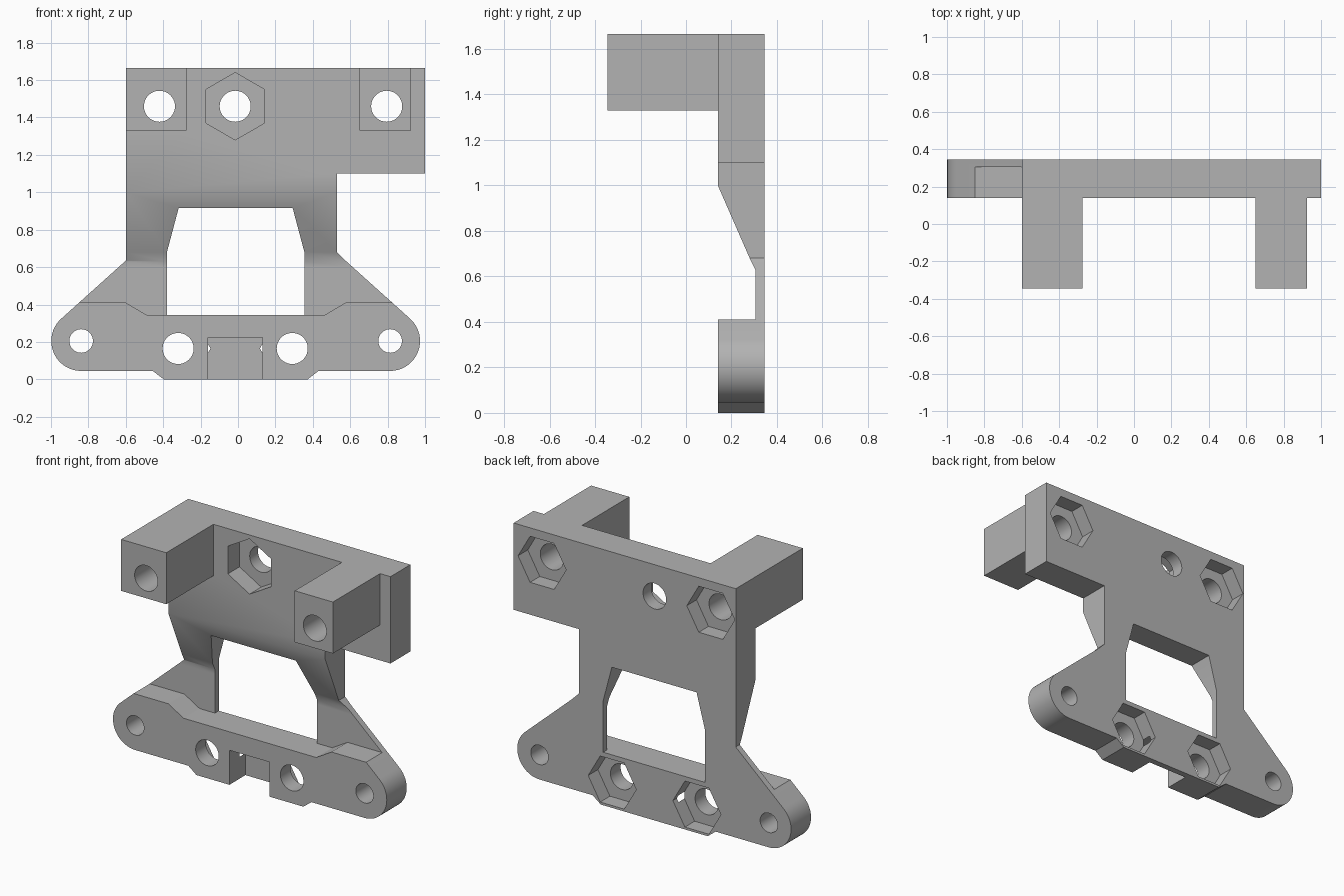
import bpy, bmesh
from math import cos, sin, pi, atan2, hypot, radians

if "Cube" in bpy.data.objects:
    bpy.data.objects.remove(bpy.data.objects["Cube"], do_unlink=True)

FRONT, BACK = 0.14, 0.345      # plate faces in y
ARM = 0.305                    # front of the thin arms, and back of the slot
MID = -0.0125                  # symmetry axis of the lower part
TOP = 1.665

grey = bpy.data.materials.new("grey plastic")
grey.use_nodes = True
grey.diffuse_color = (0.45, 0.45, 0.45, 1)
grey.node_tree.nodes["Principled BSDF"].inputs["Base Color"].default_value = (0.45, 0.45, 0.45, 1)


def prism(name, pts, lo, hi, axis="y"):
    """Extrude an (x, z) outline along y, or a (y, z) outline along x."""
    bm = bmesh.new()
    place = (lambda a, b, d: (a, d, b)) if axis == "y" else (lambda a, b, d: (d, a, b))
    rings = [[bm.verts.new(place(a, b, d)) for a, b in pts] for d in (lo, hi)]
    n = len(pts)
    bm.faces.new(rings[0])
    bm.faces.new(rings[1][::-1])
    for i in range(n):
        j = (i + 1) % n
        bm.faces.new((rings[0][i], rings[1][i], rings[1][j], rings[0][j]))
    bmesh.ops.recalc_face_normals(bm, faces=bm.faces)
    mesh = bpy.data.meshes.new(name)
    bm.to_mesh(mesh)
    bm.free()
    mesh.materials.append(grey)
    ob = bpy.data.objects.new(name, mesh)
    bpy.context.collection.objects.link(ob)
    return ob


def rect(x0, x1, z0, z1):
    return [(x0, z0), (x1, z0), (x1, z1), (x0, z1)]


def ring(x, z, r, n, turn=0.0):
    return [(x + r * cos(turn + 2 * pi * i / n), z + r * sin(turn + 2 * pi * i / n)) for i in range(n)]


def combine(body, tool, operation):
    mod = body.modifiers.new(operation, "BOOLEAN")
    mod.operation, mod.solver, mod.object = operation, "EXACT", tool
    bpy.context.view_layer.objects.active = body
    bpy.ops.object.modifier_apply(modifier=mod.name)
    bpy.data.objects.remove(tool, do_unlink=True)


def mirrored(half):
    """Close a right-hand half outline, given as offsets from MID."""
    return [(MID + x, z) for x, z in half] + [(MID - x, z) for x, z in reversed(half)]


# Main outline: rounded ears below, offset shoulder above
EAR_X, EAR_Z, EAR_R = 0.826, 0.205, 0.16
slope = atan2(0.345, 0.305)    # direction of the ear's upper tangent
arc = [(EAR_X + EAR_R * cos(t), EAR_Z + EAR_R * sin(t))
       for t in (-pi / 2 + (slope + pi / 2) * i / 20 for i in range(21))]
right = [(0.385, 0), (0.443, 0.045)] + arc + [(0.5925, 0.63)]
outline = [(MID + x, z) for x, z in right]
outline += [(0.53, 0.68), (0.53, 1.1), (1.0, 1.1), (1.0, TOP), (-0.6, TOP), (-0.6, 0.635)]
outline += [(MID - x, z) for x, z in reversed(right)]
bracket = prism("mounting_bracket", outline, FRONT, BACK)

# Two mounting blocks reaching forward
for side, x0, x1 in (("right", -0.6, -0.275), ("left", 0.65, 0.925)):
    block = prism(side + "_block", rect(x0, x1, 1.33, TOP), -0.345, FRONT + 0.08)
    combine(bracket, block, "UNION")

# Sloped relief on the front, then the thin arms above the lower bar
ramp = [(FRONT, 1.0), (0.28, 0.68), (ARM, 0.63), (ARM, 0.5), (-0.1, 0.5), (-0.1, 1.0)]
combine(bracket, prism("ramp_cutter", ramp, -1.2, 1.2, "x"), "DIFFERENCE")
recess = mirrored([(0.4775, 0.345), (0.5875, 0.41), (1.2, 0.41), (1.2, 0.6)])
combine(bracket, prism("recess_cutter", recess, -0.1, ARM), "DIFFERENCE")

# Central window
window = mirrored([(0.3675, 0.345), (0.3675, 0.68), (0.305, 0.915)])
combine(bracket, prism("window_cutter", window, -0.1, 0.6), "DIFFERENCE")

# Slot in the lower edge, open to the front
combine(bracket, prism("slot_cutter", rect(-0.16, 0.13, -0.1, 0.225), -0.1, ARM), "DIFFERENCE")

# Bolt holes, some with a hexagonal nut pocket
HEX = 0.173
holes = [(-0.42, 1.46, 0.083, "back"), (0.795, 1.46, 0.083, "back"), (-0.015, 1.46, 0.083, "front"),
         (-0.32, 0.165, 0.083, "back"), (0.29, 0.165, 0.083, "back"),
         (MID - EAR_X, EAR_Z, 0.063, None), (MID + EAR_X, EAR_Z, 0.063, None)]
for x, z, r, pocket in holes:
    combine(bracket, prism("hole_cutter", ring(x, z, r, 40), -0.6, 0.6), "DIFFERENCE")
    if pocket == "back":
        combine(bracket, prism("nut_cutter", ring(x, z, HEX, 6), BACK - 0.1, 0.6), "DIFFERENCE")
    elif pocket == "front":
        combine(bracket, prism("nut_cutter", ring(x, z, 0.18, 6, pi / 2), 0.0, FRONT + 0.12), "DIFFERENCE")

# Smooth curved walls, keep machined edges sharp
bpy.ops.object.select_all(action="DESELECT")
bracket.select_set(True)
bpy.context.view_layer.objects.active = bracket
bpy.ops.object.shade_smooth_by_angle(angle=radians(30))
